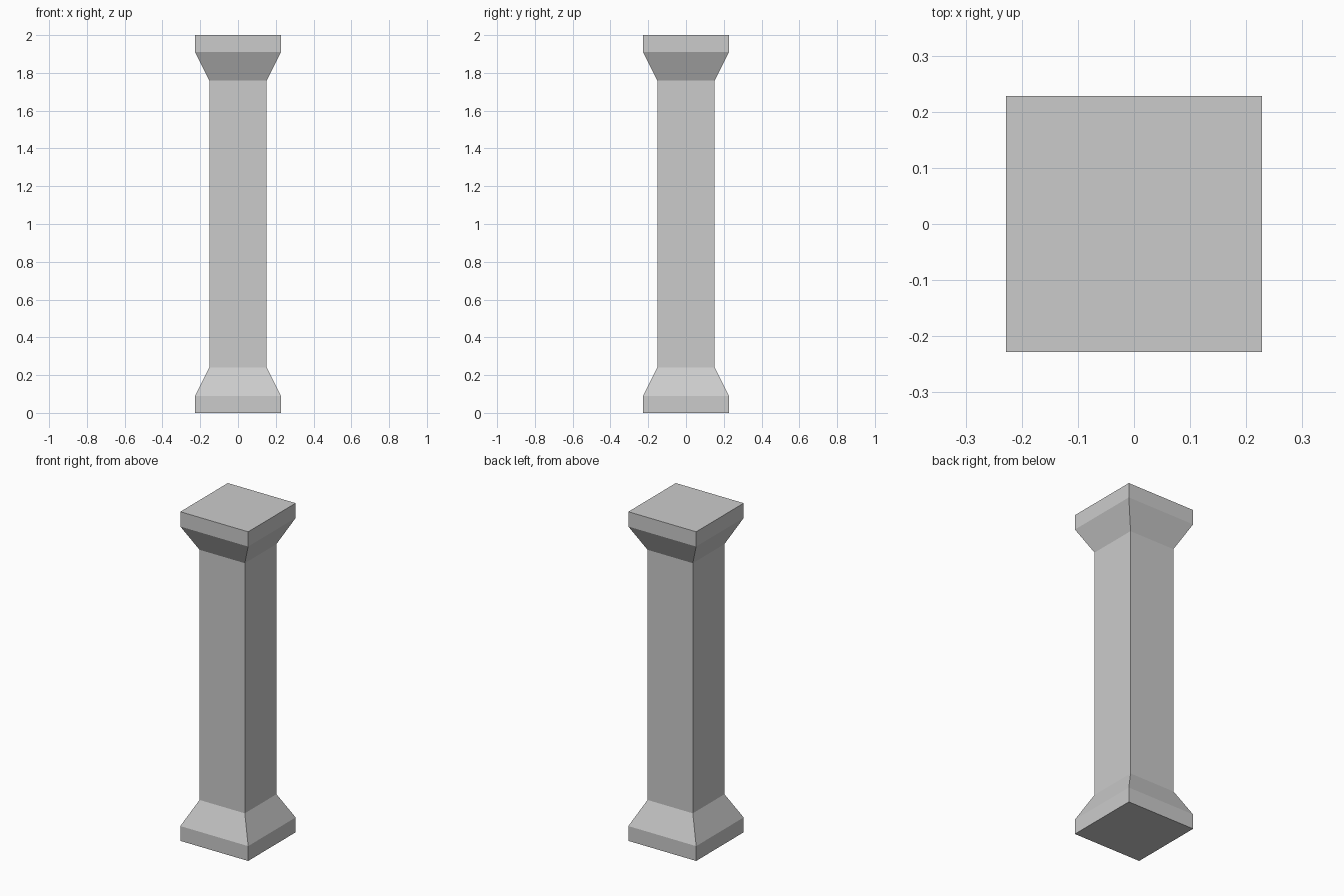
import bpy
import bmesh

if "Cube" in bpy.data.objects:
    bpy.data.objects.remove(bpy.data.objects["Cube"])

# Column profile: (half width, height), from the foot to the top
BASE, SHAFT = 0.228, 0.152
PROFILE = [(BASE, 0.0), (BASE, 0.09), (SHAFT, 0.24),
           (SHAFT, 1.76), (BASE, 1.91), (BASE, 2.0)]
CORNERS = [(-1, -1), (1, -1), (1, 1), (-1, 1)]

bm = bmesh.new()

# One square ring per profile point
rings = [[bm.verts.new((sx * r, sy * r, z)) for sx, sy in CORNERS]
         for r, z in PROFILE]

# Side walls: plinth, lower flare, shaft, upper flare, cap slab
for low, high in zip(rings, rings[1:]):
    for i in range(4):
        j = (i + 1) % 4
        bm.faces.new((low[i], low[j], high[j], high[i]))

# Bottom and top
bm.faces.new(rings[0][::-1])
bm.faces.new(rings[-1])

mesh = bpy.data.meshes.new("square_column")
bm.to_mesh(mesh)
bm.free()
column = bpy.data.objects.new("square_column", mesh)
bpy.context.collection.objects.link(column)
